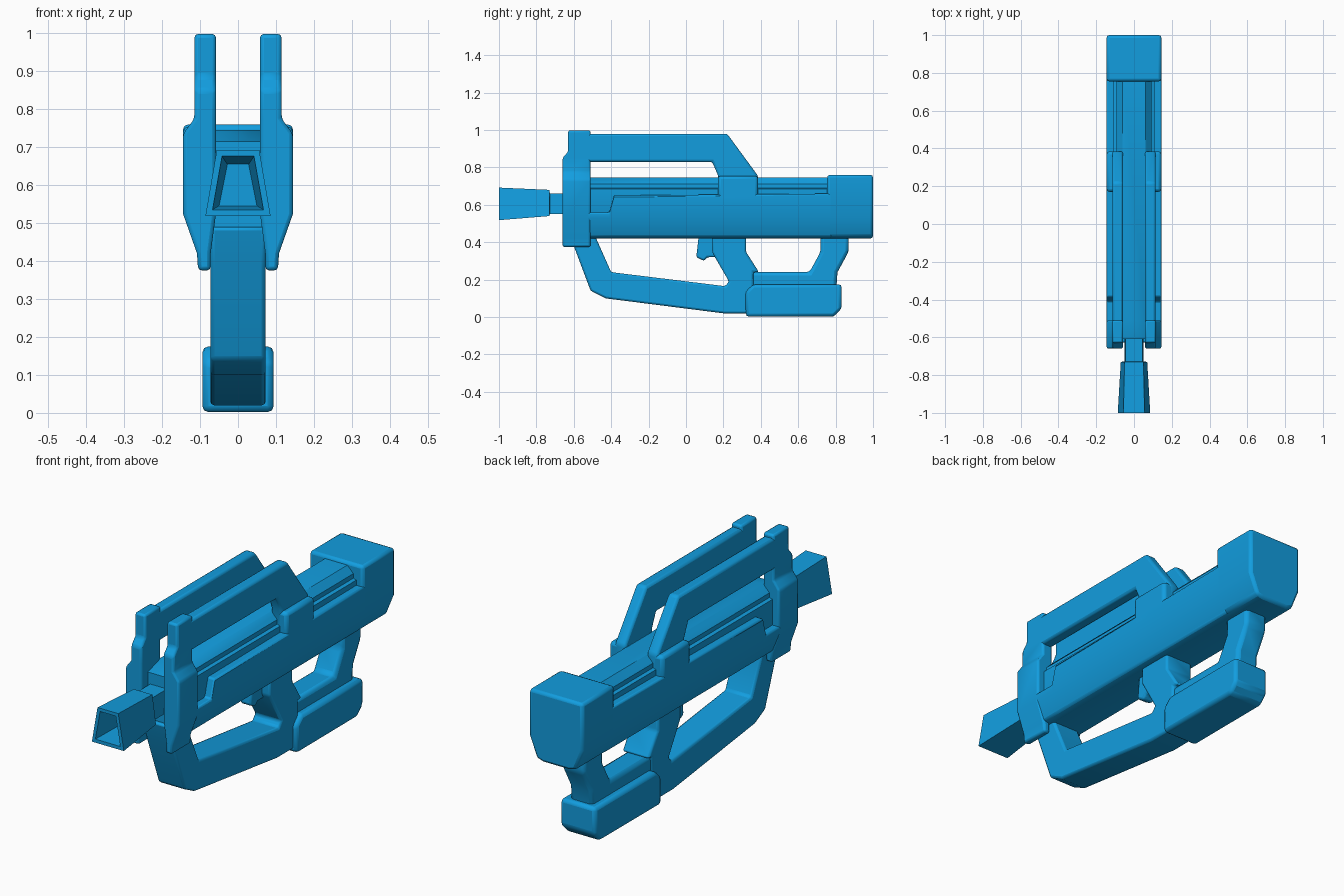
import bpy, bmesh, math

cube = bpy.data.objects.get("Cube")
if cube:
    bpy.data.objects.remove(cube, do_unlink=True)

# Single blue plastic
blue = bpy.data.materials.new("blue plastic")
colour = (0.006, 0.34, 0.74, 1)
blue.diffuse_color = colour
blue.use_nodes = True
bsdf = blue.node_tree.nodes["Principled BSDF"]
bsdf.inputs["Base Color"].default_value = colour
bsdf.inputs["Roughness"].default_value = 0.6


def loft(name, rings, bevel=0.0, segments=2, mirror=False):
    """Skin a list of equal-length rings of points and cap both ends."""
    bm = bmesh.new()
    loops = [[bm.verts.new(p) for p in ring] for ring in rings]
    n = len(loops[0])
    for a, b in zip(loops, loops[1:]):
        for i in range(n):
            j = (i + 1) % n
            bm.faces.new((a[i], a[j], b[j], b[i]))
    bm.faces.new(loops[0])
    bm.faces.new(loops[-1])
    bmesh.ops.recalc_face_normals(bm, faces=bm.faces)
    mesh = bpy.data.meshes.new(name)
    bm.to_mesh(mesh)
    bm.free()
    mesh.materials.append(blue)
    obj = bpy.data.objects.new(name, mesh)
    bpy.context.collection.objects.link(obj)
    if bevel:
        mod = obj.modifiers.new("Soft edges", "BEVEL")
        mod.width = bevel
        mod.segments = segments
        mod.limit_method = "ANGLE"
        mod.angle_limit = math.radians(25)
    if mirror:
        mod = obj.modifiers.new("Mirror", "MIRROR")
        mod.use_mirror_merge = False
    bpy.ops.object.select_all(action="DESELECT")
    obj.select_set(True)
    bpy.context.view_layer.objects.active = obj
    bpy.ops.object.shade_smooth_by_angle(angle=math.radians(40))
    return obj


def side_profile(name, points, x0, x1, **kw):
    """Extrude a (y, z) outline across x."""
    return loft(name, [[(x, y, z) for y, z in points] for x in (x0, x1)], **kw)


def section(y, half):
    """Full symmetric cross-section at y from (x, z) points of the right half."""
    full = half + [(-x, z) for x, z in reversed(half)]
    return [(x, y, z) for x, z in full]


# Outer shell with a stepped-down front
def shell_ring(y, top):
    return section(y, [(0.07, 0.42), (0.105, 0.43), (0.145, 0.53), (0.145, top)])


loft("body_shell", [shell_ring(-0.53, 0.56), shell_ring(-0.41, 0.56),
                    shell_ring(-0.385, 0.65), shell_ring(0.78, 0.66)], bevel=0.01)

# Inner core with ledges along its top
core = [(0.09, 0.48), (0.108, 0.52), (0.108, 0.685), (0.092, 0.69),
        (0.092, 0.712), (0.06, 0.745)]
loft("body_core", [section(-0.61, [(x, min(z, 0.715)) for x, z in core]),
                   section(-0.51, core), section(0.80, core)])

# Rear stock
stock = [(0.07, 0.42), (0.105, 0.43), (0.145, 0.53), (0.145, 0.76)]
loft("stock", [section(0.755, stock), section(1.0, stock)], bevel=0.014)

# Front clamp halves, each rising into an upright prong
clamp = [(0.375, 0.072, 0.105, -0.66), (0.42, 0.072, 0.108, -0.66),
         (0.525, 0.058, 0.145, -0.66), (0.735, 0.058, 0.145, -0.66),
         (0.775, 0.058, 0.115, -0.66), (0.85, 0.058, 0.115, -0.66),
         (0.885, 0.058, 0.115, -0.63), (0.998, 0.058, 0.115, -0.63)]
loft("front_clamp",
     [[(a, y, z), (b, y, z), (b, -0.51, z), (a, -0.51, z)] for z, a, b, y in clamp],
     bevel=0.01, mirror=True)

# Twin carrying rails and their feet
side_profile("carry_rail",
             [(-0.54, 0.83), (-0.54, 0.98), (0.22, 0.98), (0.385, 0.755), (0.385, 0.66),
              (0.17, 0.66), (0.17, 0.76), (0.14, 0.83)],
             0.058, 0.115, bevel=0.012, mirror=True)
side_profile("rail_foot",
             [(0.17, 0.60), (0.17, 0.755), (0.385, 0.755), (0.385, 0.60)],
             0.055, 0.145, bevel=0.016, mirror=True)


# Neck and hollow flared muzzle
def muzzle_ring(y, low, high, wide, narrow):
    return [(-wide, y, low), (wide, y, low), (narrow, y, high), (-narrow, y, high)]


loft("muzzle", [muzzle_ring(-0.58, 0.55, 0.66, 0.05, 0.045),
                muzzle_ring(-0.728, 0.55, 0.66, 0.05, 0.045),
                muzzle_ring(-0.73, 0.54, 0.68, 0.07, 0.05),
                muzzle_ring(-1.0, 0.518, 0.692, 0.086, 0.056),
                muzzle_ring(-1.0, 0.535, 0.676, 0.067, 0.042),
                muzzle_ring(-0.80, 0.545, 0.655, 0.05, 0.028)])

# Sweeping hand guard joined to the grip
side_profile("hand_guard",
             [(-0.63, 0.49), (-0.60, 0.38), (-0.51, 0.14), (-0.43, 0.10), (0.20, 0.02),
              (0.36, 0.02), (0.36, 0.24), (0.39, 0.24), (0.32, 0.35), (0.32, 0.45),
              (0.14, 0.45), (0.14, 0.345), (0.23, 0.19), (0.21, 0.165), (-0.40, 0.24),
              (-0.48, 0.42), (-0.48, 0.49)],
             -0.073, 0.073, bevel=0.022)

# Rear strut rising from the foot block to the stock
side_profile("rear_strut",
             [(0.34, 0.10), (0.80, 0.10), (0.81, 0.24), (0.87, 0.35), (0.87, 0.46),
              (0.72, 0.46), (0.72, 0.35), (0.66, 0.24), (0.34, 0.24)],
             -0.06, 0.06, bevel=0.018)

# Chunky foot block
side_profile("foot_block",
             [(0.32, 0.002), (0.79, 0.002), (0.832, 0.045), (0.832, 0.175),
              (0.36, 0.175), (0.318, 0.135)],
             -0.094, 0.094, bevel=0.016)

# Trigger
side_profile("trigger",
             [(0.07, 0.45), (0.055, 0.32), (0.095, 0.30), (0.115, 0.32),
              (0.16, 0.32), (0.16, 0.45)],
             -0.03, 0.03, bevel=0.01)
